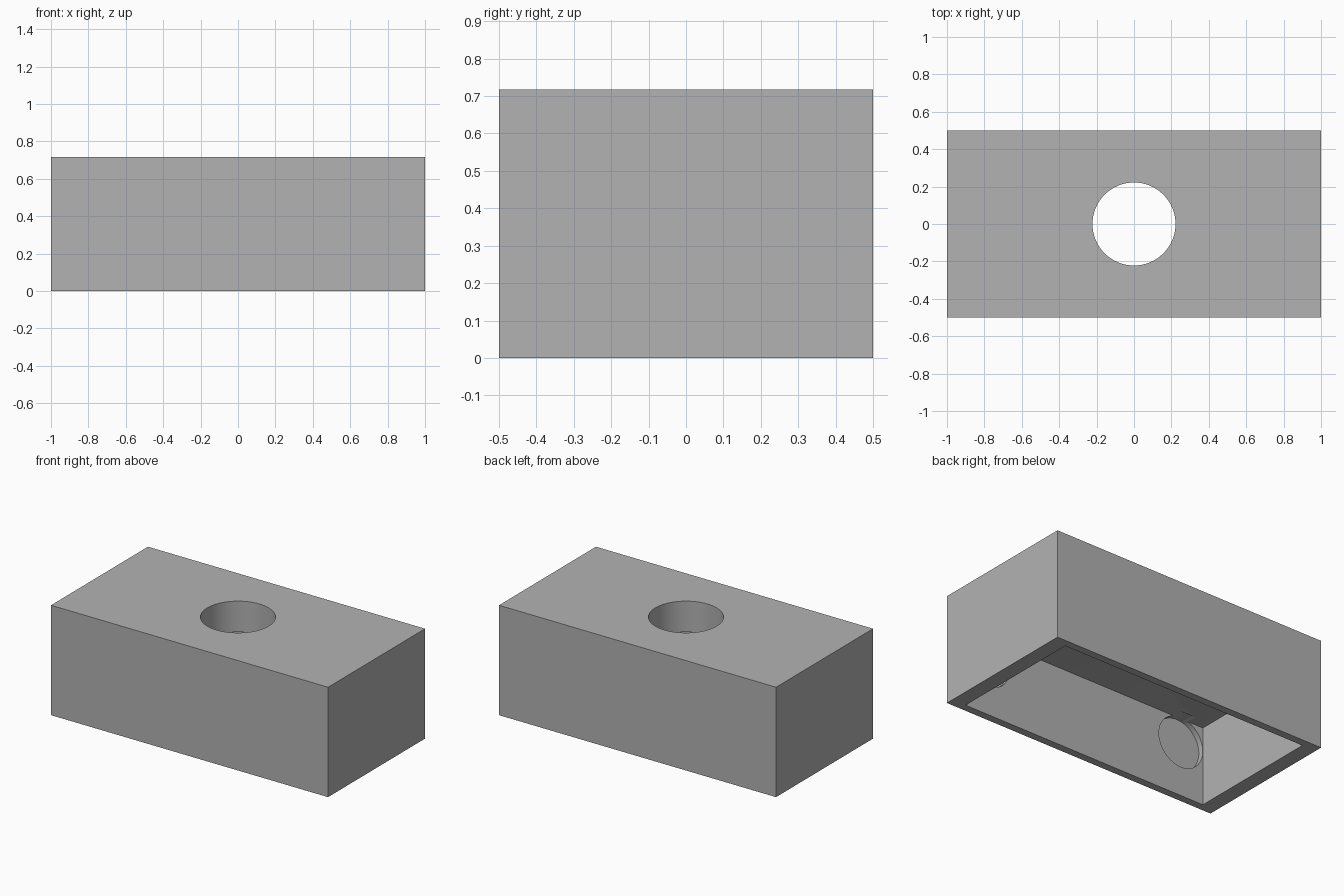
import bpy
import math

cube = bpy.data.objects.get("Cube")
if cube:
    bpy.data.objects.remove(cube, do_unlink=True)

HEIGHT = 0.717
CEILING = 0.515      # underside of the thick top
RECESS_R = 0.166

grey = bpy.data.materials.new("plain_grey")
grey.use_nodes = True
colour = (0.448, 0.448, 0.448, 1)
grey.diffuse_color = colour
grey.node_tree.nodes["Principled BSDF"].inputs["Base Color"].default_value = colour


def box(name, size, centre):
    bpy.ops.mesh.primitive_cube_add(size=1, location=centre)
    obj = bpy.context.object
    obj.name = name
    obj.scale = size
    bpy.ops.object.transform_apply(location=True, rotation=True, scale=True)
    obj.data.materials.append(grey)
    return obj


def cylinder(name, radius, depth, centre, tilt=0):
    bpy.ops.mesh.primitive_cylinder_add(vertices=64, radius=radius, depth=depth,
                                        location=centre, rotation=(tilt, 0, 0))
    obj = bpy.context.object
    obj.name = name
    bpy.ops.object.transform_apply(location=True, rotation=True, scale=True)
    obj.data.materials.append(grey)
    return obj


def cut(target, cutter):
    cutter.hide_render = True
    mod = target.modifiers.new("cut", 'BOOLEAN')
    mod.operation = 'DIFFERENCE'
    mod.solver = 'EXACT'
    mod.object = cutter
    bpy.ops.object.select_all(action='DESELECT')
    target.select_set(True)
    bpy.context.view_layer.objects.active = target
    bpy.ops.object.modifier_apply(modifier=mod.name)
    bpy.data.objects.remove(cutter, do_unlink=True)


# Outer block
housing = box("housing", (2, 1, HEIGHT), (0, 0, HEIGHT / 2))

# Open cavity underneath
cut(housing, box("cavity_cutter", (1.8, 0.9, CEILING * 2), (0, 0, 0)))

# Round hole through the top
cut(housing, cylinder("top_hole_cutter", 0.222, 0.6, (0, 0, HEIGHT)))

# Shallow round recesses inside both long walls, near the ends
for x in (-0.733, 0.733):
    for side in (-1, 1):
        cut(housing, cylinder("recess_cutter", RECESS_R, 0.1,
                              (x, side * 0.435, HEIGHT / 2), math.pi / 2))

# Smooth round walls, sharp edges
bpy.ops.object.select_all(action='DESELECT')
housing.select_set(True)
bpy.context.view_layer.objects.active = housing
bpy.ops.object.shade_smooth_by_angle(angle=math.radians(30))
